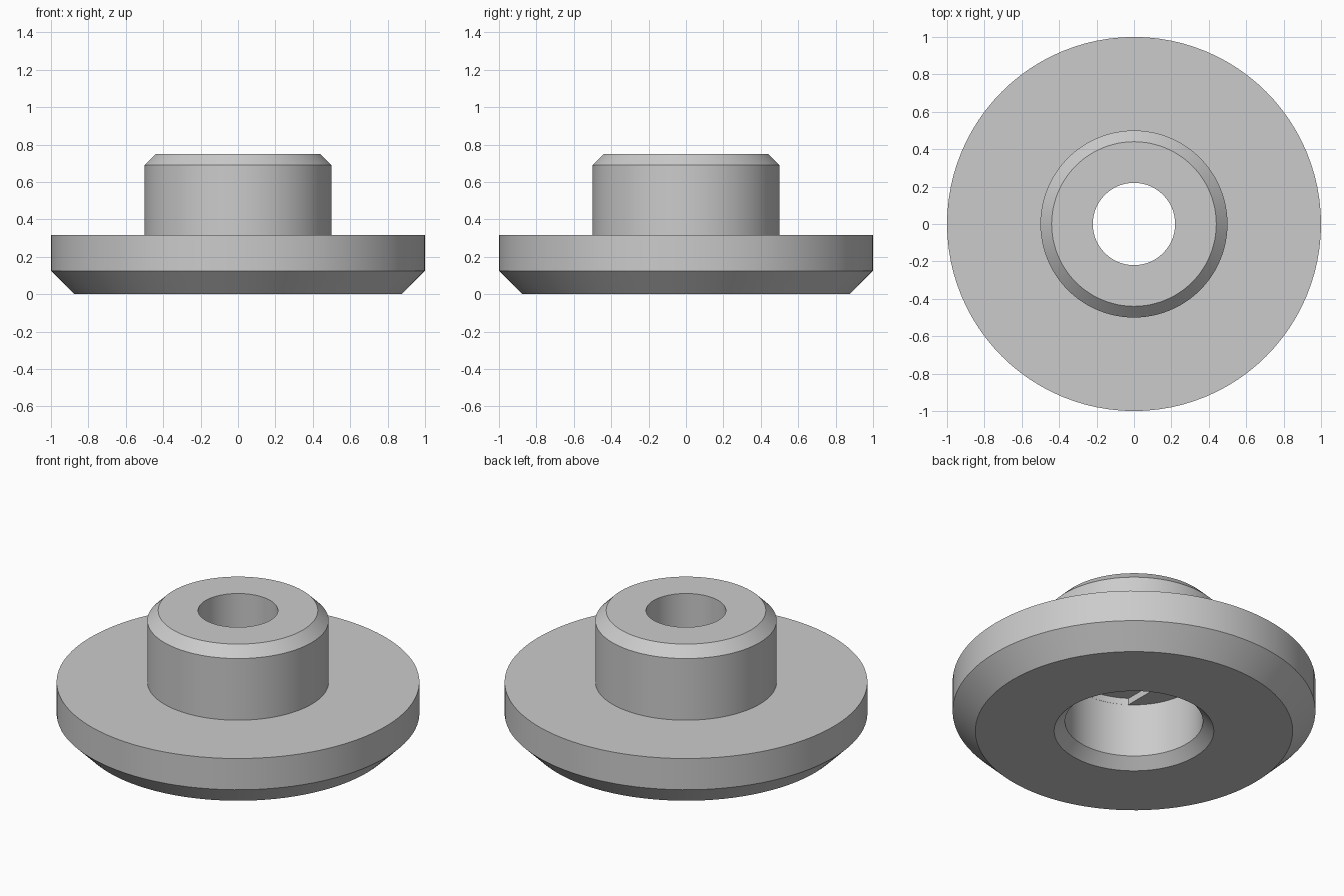
import bpy, bmesh, math

cube = bpy.data.objects.get("Cube")
if cube:
    bpy.data.objects.remove(cube, do_unlink=True)

SEGMENTS = 96
BORE, POCKET, CEILING, STEP = 0.22, 0.38, 0.385, 0.04

grey = bpy.data.materials.new("light_grey")
grey.use_nodes = True
colour = (0.6, 0.6, 0.6, 1)
grey.diffuse_color = colour
grey.node_tree.nodes["Principled BSDF"].inputs["Base Color"].default_value = colour


def make_object(name, bm):
    bmesh.ops.recalc_face_normals(bm, faces=bm.faces)
    mesh = bpy.data.meshes.new(name)
    bm.to_mesh(mesh)
    bm.free()
    mesh.materials.append(grey)
    obj = bpy.data.objects.new(name, mesh)
    bpy.context.collection.objects.link(obj)
    return obj


def lathe(name, profile):
    """Revolve a closed (radius, height) profile around the z axis."""
    bm = bmesh.new()
    rings = []
    for i in range(SEGMENTS):
        a = math.tau * i / SEGMENTS
        rings.append([bm.verts.new((r * math.cos(a), r * math.sin(a), z))
                      for r, z in profile])
    n = len(profile)
    for i, ring in enumerate(rings):
        after = rings[(i + 1) % SEGMENTS]
        for j in range(n):
            k = (j + 1) % n
            bm.faces.new((ring[j], after[j], after[k], ring[k]))
    return make_object(name, bm)


# Flange and hub in one turned body, with a chamfered pocket underneath
body = lathe("flanged_bushing", [
    (0.44, 0), (0.875, 0), (1, 0.125), (1, 0.315), (0.5, 0.315),
    (0.5, 0.69), (0.44, 0.75), (BORE, 0.75), (BORE, CEILING),
    (POCKET, CEILING), (POCKET, 0.06)])

# Shallow slot across the pocket ceiling, as wide as the bore
bm = bmesh.new()
radius = POCKET - 0.001
start = math.acos(BORE / radius)
outline = []
for side in (0, math.pi):
    for i in range(25):
        a = side + start + (math.pi - 2 * start) * i / 24
        outline.append(bm.verts.new(
            (radius * math.cos(a), radius * math.sin(a), CEILING - STEP)))
face = bm.faces.new(outline)
top = bmesh.ops.extrude_face_region(bm, geom=[face])["geom"]
bmesh.ops.translate(bm, vec=(0, 0, 2 * STEP),
                    verts=[v for v in top if isinstance(v, bmesh.types.BMVert)])
cutter = make_object("slot_cutter", bm)
cutter.hide_render = True
cutter.hide_viewport = True

cut = body.modifiers.new("ceiling_slot", 'BOOLEAN')
cut.operation = 'DIFFERENCE'
cut.solver = 'EXACT'
cut.object = cutter

# Bake the cut, then smooth the round walls and keep the rims sharp
bpy.ops.object.select_all(action='DESELECT')
bpy.context.view_layer.objects.active = body
body.select_set(True)
bpy.ops.object.modifier_apply(modifier=cut.name)
bpy.data.objects.remove(cutter, do_unlink=True)
bpy.ops.object.shade_smooth_by_angle(angle=math.radians(30))
